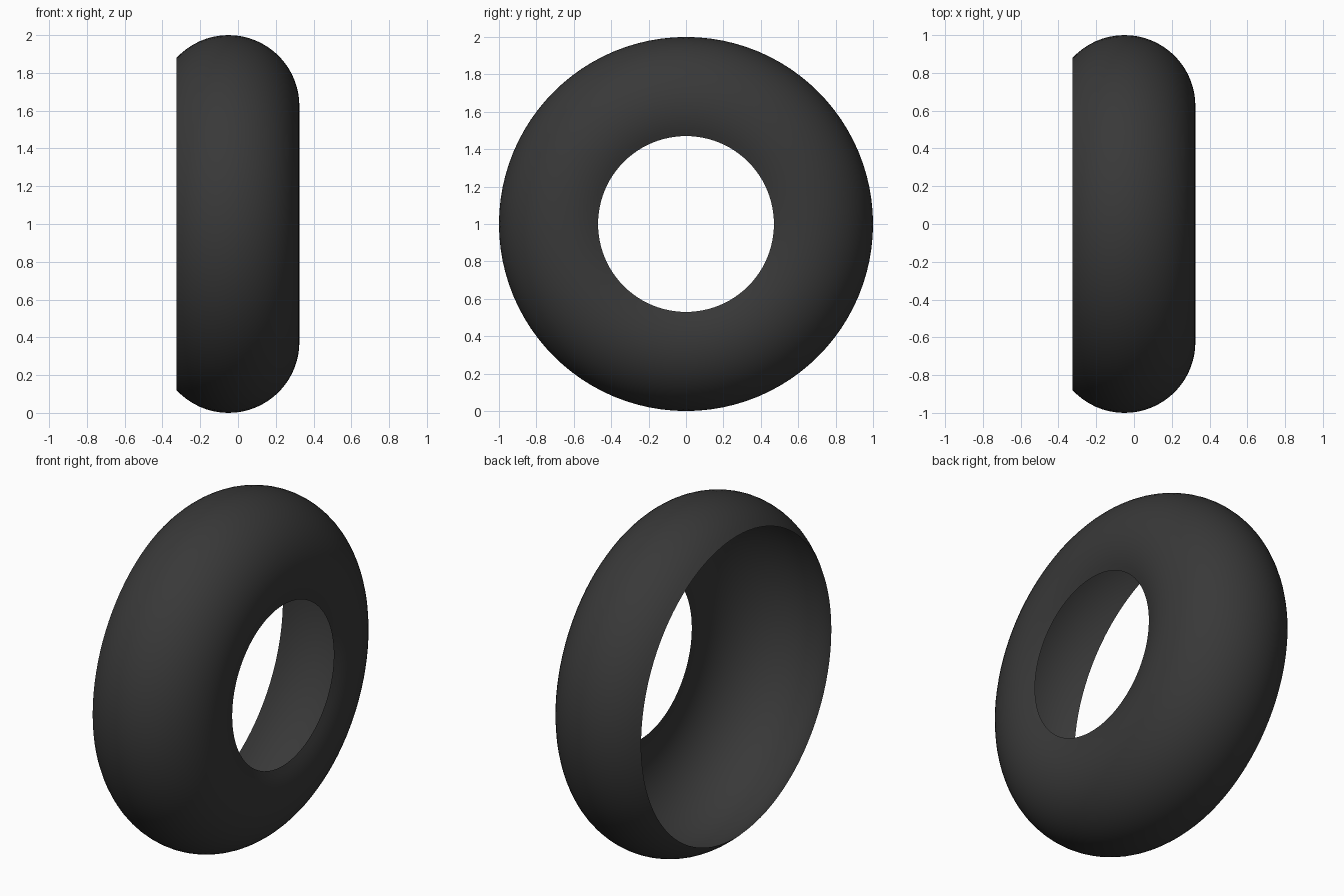
import bpy, bmesh
from math import sin, cos, radians, pi
from mathutils import Matrix, Vector

if "Cube" in bpy.data.objects:
    bpy.data.objects.remove(bpy.data.objects["Cube"])

SEGMENTS = 96      # around the axle
STEPS = 28         # along the tyre cross-section
TUBE_X, TUBE_R, TUBE = -0.05, 0.625, 0.375   # section centre and radius
START, END = radians(137.2), radians(-24.4)  # open back edge to hub hole

bm = bmesh.new()

# Arc cross-section of the thin open shell
verts = []
for i in range(STEPS + 1):
    a = START + (END - START) * i / STEPS
    verts.append(bm.verts.new((TUBE_X + TUBE * cos(a), 0, TUBE_R + TUBE * sin(a))))
edges = [bm.edges.new(p) for p in zip(verts, verts[1:])]

# Revolve around the x axis
bmesh.ops.spin(bm, geom=verts + edges, cent=(0, 0, 0), axis=(1, 0, 0),
               angle=2 * pi, steps=SEGMENTS, use_duplicate=False)
bmesh.ops.remove_doubles(bm, verts=bm.verts[:], dist=0.0005)

# Make the faces point away from the tube centre
bm.normal_update()
f = next(iter(bm.faces))
c = f.calc_center_median()
radial = Vector((0, c.y, c.z)).normalized()
if f.normal.dot(c - Vector((TUBE_X, 0, 0)) - radial * TUBE_R) < 0:
    bmesh.ops.reverse_faces(bm, faces=bm.faces[:])
for f in bm.faces:
    f.smooth = True
bmesh.ops.transform(bm, matrix=Matrix.Translation((0, 0, 1)), verts=bm.verts[:])

mesh = bpy.data.meshes.new("tyre")
bm.to_mesh(mesh)
bm.free()
tyre = bpy.data.objects.new("tyre", mesh)
bpy.context.collection.objects.link(tyre)

# Dark rubber
rubber = bpy.data.materials.new("dark_rubber")
rubber.diffuse_color = (0.04, 0.04, 0.04, 1)
rubber.use_nodes = True
rubber.node_tree.nodes["Principled BSDF"].inputs["Base Color"].default_value = rubber.diffuse_color
mesh.materials.append(rubber)
